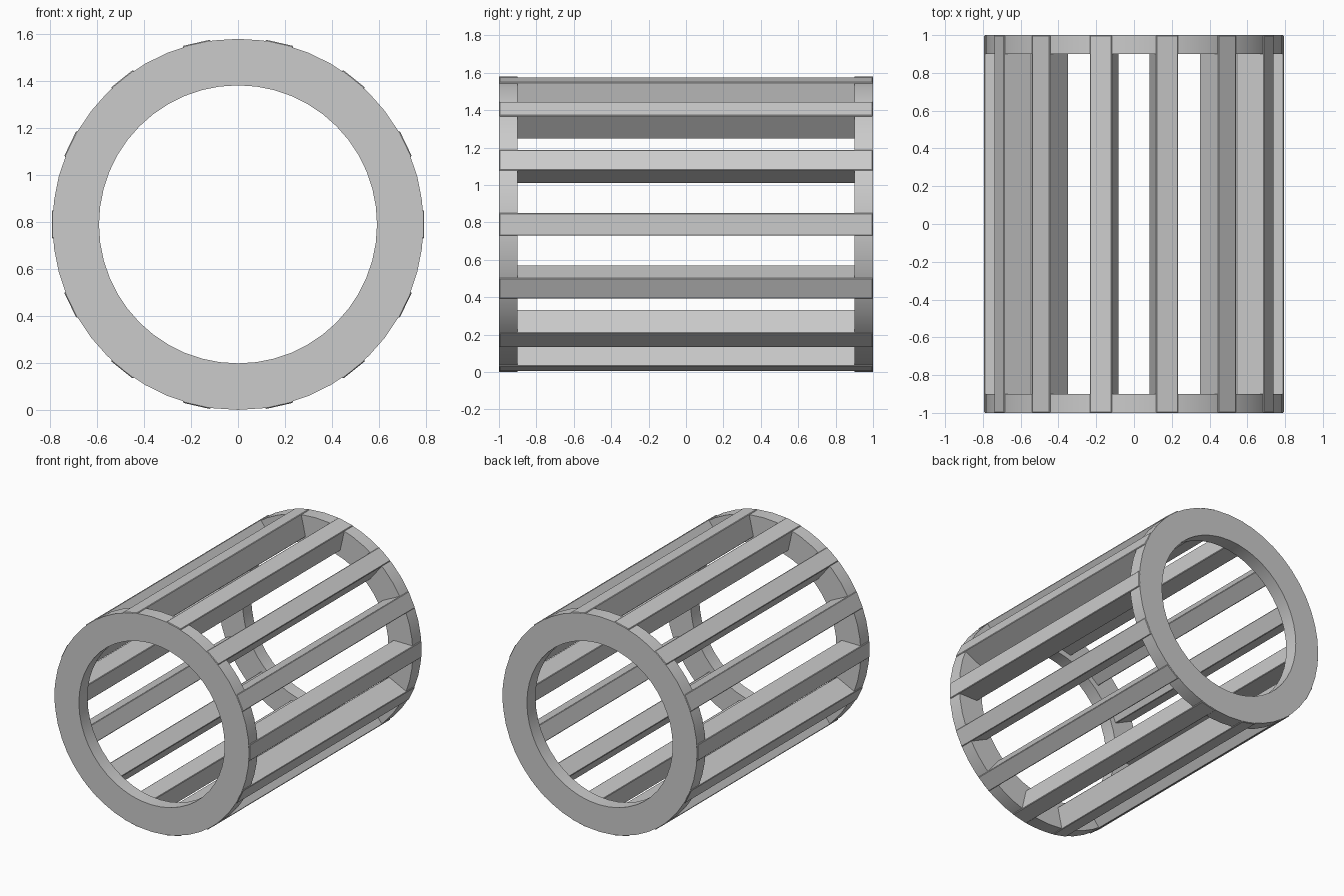
import bpy
import bmesh
import math
from mathutils import Matrix

OUTER, INNER = 0.79, 0.592       # ring radii
RING_DEPTH = 0.1                 # ring length along y
SIDES = 48
BARS = 14
BAR_IN, BAR_OUT, BAR_WIDTH = 0.63, 0.793, 0.12
CENTRE = Matrix.Translation((0, 0, OUTER))

default = bpy.data.objects.get("Cube")
if default:
    bpy.data.objects.remove(default)

grey = bpy.data.materials.new("light grey")
grey.use_nodes = True
colour = (0.6, 0.6, 0.6, 1)
grey.diffuse_color = colour
grey.node_tree.nodes["Principled BSDF"].inputs["Base Color"].default_value = colour


def add_object(name, bm):
    bmesh.ops.recalc_face_normals(bm, faces=bm.faces)
    mesh = bpy.data.meshes.new(name)
    bm.to_mesh(mesh)
    bm.free()
    mesh.materials.append(grey)
    obj = bpy.data.objects.new(name, mesh)
    bpy.context.collection.objects.link(obj)
    return obj


def make_ring(name, y):
    # Rectangular section spun around the y axis
    bm = bmesh.new()
    half = RING_DEPTH / 2
    section = [bm.verts.new((r, y + d, 0)) for r, d in
               ((INNER, -half), (OUTER, -half), (OUTER, half), (INNER, half))]
    edges = [bm.edges.new((section[i], section[(i + 1) % 4])) for i in range(4)]
    bmesh.ops.spin(bm, geom=section + edges, cent=(0, 0, 0), axis=(0, 1, 0),
                   angle=math.tau, steps=SIDES, use_merge=True)
    bmesh.ops.remove_doubles(bm, verts=bm.verts, dist=0.0001)
    bm.transform(CENTRE)
    return add_object(name, bm)


def make_bar(name, angle):
    # Flat slat set on edge, turned around the drum axis
    bm = bmesh.new()
    size = Matrix.Diagonal((BAR_OUT - BAR_IN, 1.998, BAR_WIDTH, 1))
    place = Matrix.Translation(((BAR_IN + BAR_OUT) / 2, 0, 0))
    bmesh.ops.create_cube(bm, size=1, matrix=place @ size)
    bmesh.ops.bevel(bm, geom=bm.edges[:], offset=0.004, segments=1,
                    affect='EDGES')
    bm.transform(CENTRE @ Matrix.Rotation(angle, 4, 'Y'))
    return add_object(name, bm)


# End rings
rings = [make_ring("front_ring", -1 + RING_DEPTH / 2),
         make_ring("back_ring", 1 - RING_DEPTH / 2)]
bpy.ops.object.select_all(action='DESELECT')
for ring in rings:
    ring.select_set(True)
bpy.context.view_layer.objects.active = rings[0]
bpy.ops.object.shade_smooth_by_angle(angle=math.radians(30))

# Bars joining the rings
for i in range(BARS):
    make_bar(f"bar_{i + 1}", math.tau * i / BARS)
